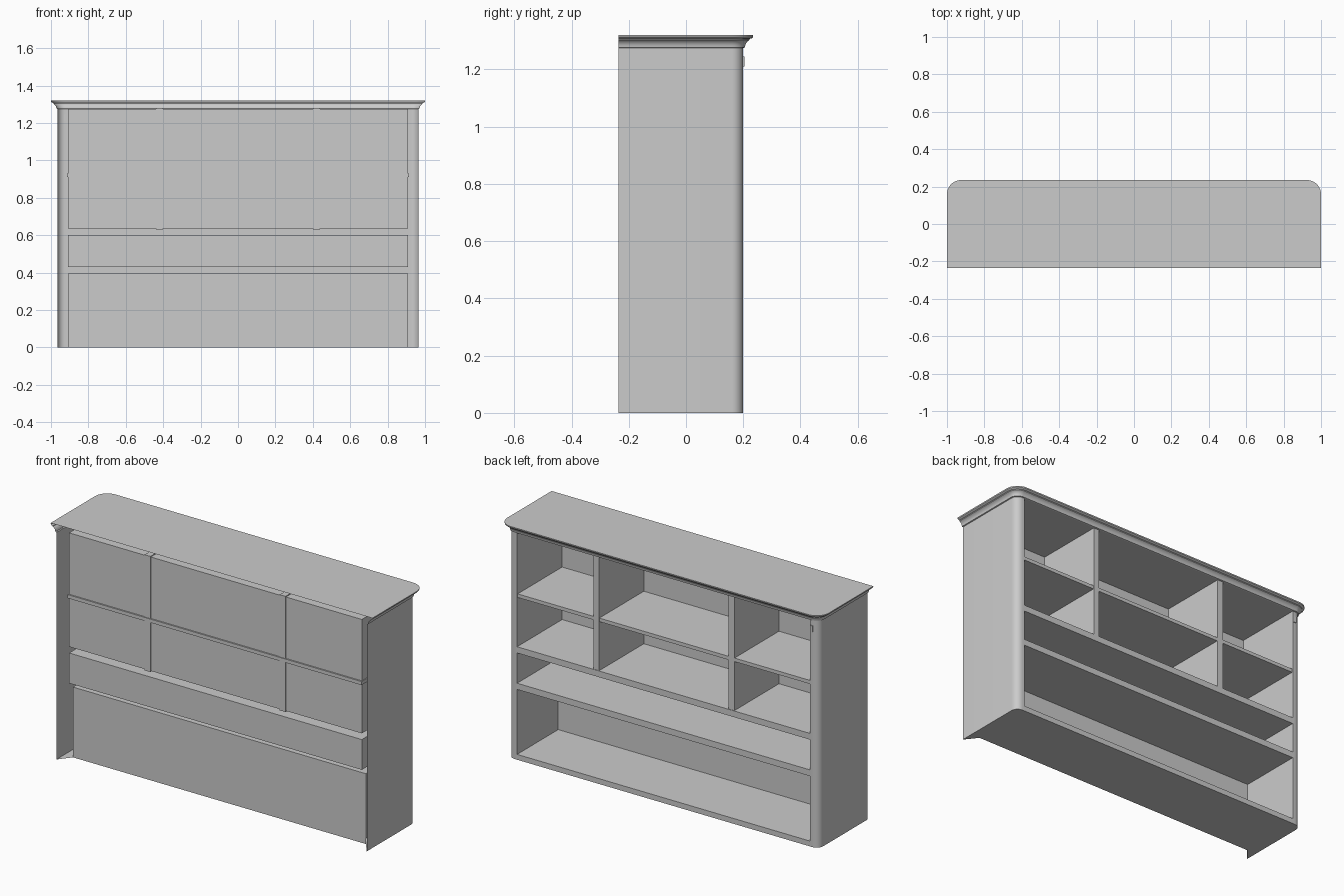
import bpy, bmesh
from math import sin, cos, pi

if "Cube" in bpy.data.objects:
    bpy.data.objects.remove(bpy.data.objects["Cube"])

BACK, FRONT = -0.235, 0.2      # the open shelves face +y
W, IN = 0.965, 0.91            # outer half width, opening half width
R = 0.04                       # front corner radius
UPPER_BACK, LOWER_BACK = -0.2, -0.165


def make(name, bm, smooth=False):
    bmesh.ops.remove_doubles(bm, verts=bm.verts, dist=1e-5)
    mesh = bpy.data.meshes.new(name)
    bm.to_mesh(mesh)
    bm.free()
    ob = bpy.data.objects.new(name, mesh)
    bpy.context.collection.objects.link(ob)
    if smooth:
        bpy.context.view_layer.objects.active = ob
        ob.select_set(True)
        bpy.ops.object.shade_smooth_by_angle(angle=0.6)
        ob.select_set(False)
    return ob


def face(bm, pts):
    return bm.faces.new([bm.verts.new(p) for p in pts])


def corner(d=0.0, n=8):
    """Plan points of the right-hand side, back to front, offset outwards by d."""
    pts = [(W + d, BACK)]
    for i in range(n + 1):
        a = pi / 2 * i / n
        pts.append((W - R + (R + d) * cos(a), FRONT - R + (R + d) * sin(a)))
    return pts


def loft(bm, rows):
    for a, b in zip(rows, rows[1:]):
        for i in range(len(a) - 1):
            face(bm, (a[i], a[i + 1], b[i + 1], b[i]))


def board(name, x0, x1, y0, y1, z0, z1):
    bm = bmesh.new()
    bmesh.ops.create_cube(bm, size=1)
    for v in bm.verts:
        v.co = ((x0, x1)[v.co.x > 0], (y0, y1)[v.co.y > 0], (z0, z1)[v.co.z > 0])
    return make(name, bm)


def compartment(name, y, z0, z1):
    """Thin sheet box, open to the front."""
    bm = bmesh.new()
    ring = [(-IN, z0), (IN, z0), (IN, z1), (-IN, z1)]
    for i in range(4):
        (xa, za), (xb, zb) = ring[i], ring[(i + 1) % 4]
        face(bm, ((xa, y, za), (xa, FRONT, za), (xb, FRONT, zb), (xb, y, zb)))
    face(bm, [(x, y, z) for x, z in ring])
    return make(name, bm)


# Side walls wrapping round to the front stiles
for s, label in ((1, "right"), (-1, "left")):
    plan = corner() + [(IN, FRONT)]
    bm = bmesh.new()
    loft(bm, [[(s * x, y, z) for x, y in plan] for z in (0, 1.275)])
    if s < 0:
        bmesh.ops.reverse_faces(bm, faces=bm.faces)
    make("side_wall_" + label, bm, True)

# Front rails
for name, z0, z1 in (("bottom_rail", 0, 0.03), ("lower_rail", 0.395, 0.43),
                     ("upper_rail", 0.60, 0.635)):
    bm = bmesh.new()
    face(bm, [(IN, FRONT, z0), (-IN, FRONT, z0), (-IN, FRONT, z1), (IN, FRONT, z1)])
    make(name, bm)

# Compartments
compartment("lower_compartment", LOWER_BACK, 0.03, 0.395)
compartment("middle_compartment", UPPER_BACK, 0.43, 0.60)
compartment("upper_compartment", UPPER_BACK, 0.635, 1.275)

# Underside and the strip of back panel below the lower floor
half = corner()
outline = [(IN, LOWER_BACK)] + half
outline += [(-x, y) for x, y in reversed(outline)]
bm = bmesh.new()
face(bm, [(x, y, 0) for x, y in reversed(outline)])
bmesh.ops.triangulate(bm, faces=bm.faces)
face(bm, [(-IN, LOWER_BACK, 0), (IN, LOWER_BACK, 0),
          (IN, LOWER_BACK, 0.03), (-IN, LOWER_BACK, 0.03)])
make("base_panel", bm)

# Dividers and shelf of the upper part
for x, label in ((0.42, "right"), (-0.42, "left")):
    board("divider_" + label, x - 0.018, x + 0.018, UPPER_BACK - 0.004, 0.197, 0.63, 1.28)
board("upper_shelf", -IN - 0.004, IN + 0.004, UPPER_BACK - 0.008, 0.195, 0.91, 0.93)

# Small catch plate on the stile
board("catch_plate", -0.93, -0.913, FRONT - 0.002, FRONT + 0.004, 1.21, 1.245)

# Moulded cornice with flat top, open at the back
profile = [(0, 1.275), (0.006, 1.277), (0.007, 1.284), (0.010, 1.292), (0.016, 1.299),
           (0.022, 1.303), (0.023, 1.307), (0.030, 1.309), (0.034, 1.313), (0.035, 1.32)]
rows = []
for d, z in profile:
    h = corner(d)
    rows.append([(x, y, z) for x, y in h + [(-x, y) for x, y in reversed(h)]])
bm = bmesh.new()
loft(bm, rows)
face(bm, rows[-1])
make("cornice", bm, True)
